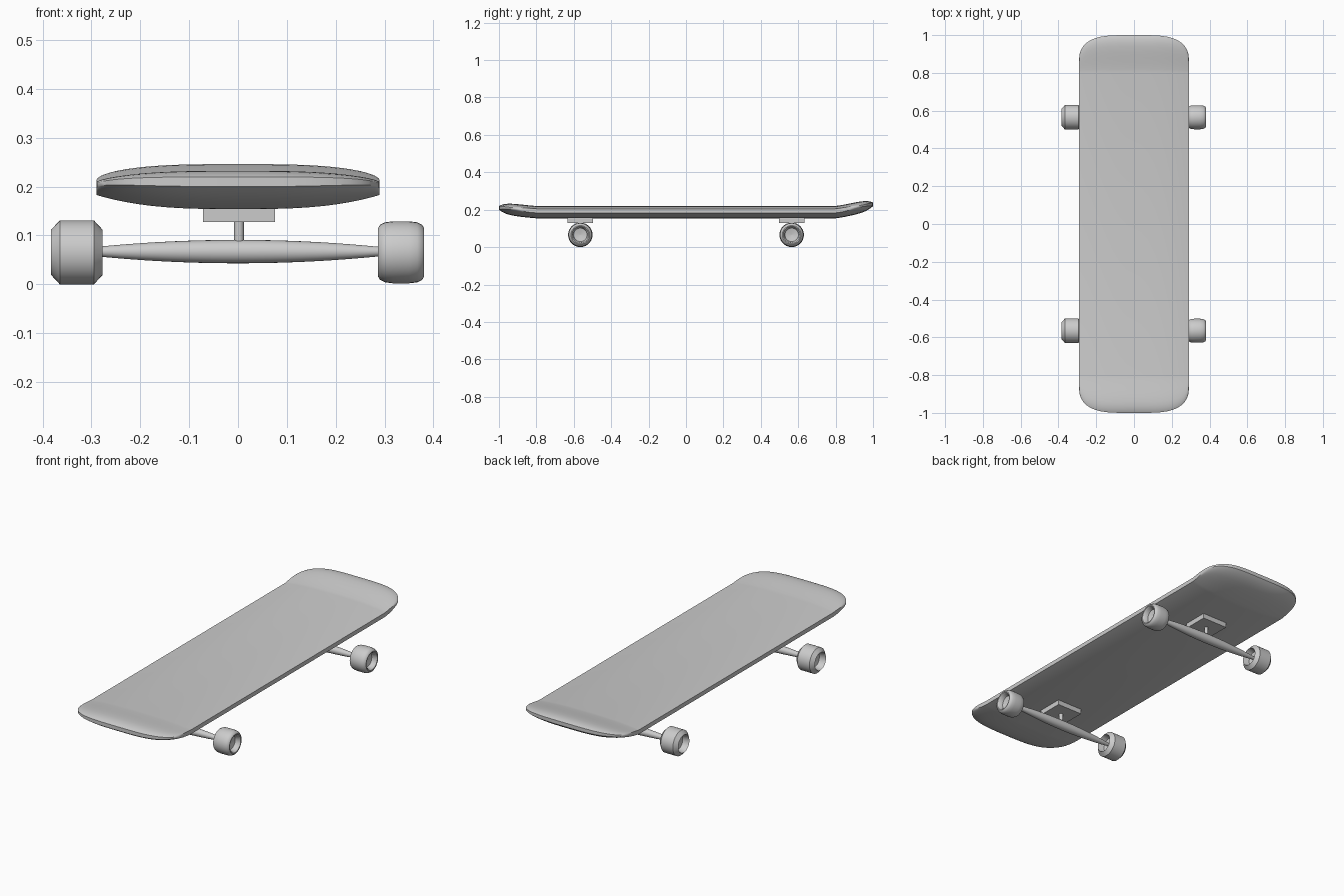
import bpy, bmesh, math
from mathutils import Matrix

if "Cube" in bpy.data.objects:
    bpy.data.objects.remove(bpy.data.objects["Cube"])


def finish(bm, name, angle=35):
    bmesh.ops.remove_doubles(bm, verts=bm.verts, dist=1e-5)
    bmesh.ops.recalc_face_normals(bm, faces=bm.faces)
    me = bpy.data.meshes.new(name)
    bm.to_mesh(me)
    bm.free()
    ob = bpy.data.objects.new(name, me)
    bpy.context.collection.objects.link(ob)
    bpy.ops.object.select_all(action='DESELECT')
    ob.select_set(True)
    bpy.context.view_layer.objects.active = ob
    bpy.ops.object.shade_smooth_by_angle(angle=math.radians(angle))
    return ob


def lathe_x(name, profile, loc, segs=32):
    """Spin a list of (x, radius) points about the x axis."""
    bm = bmesh.new()
    rings = []
    for x, r in profile:
        rings.append([bm.verts.new((x + loc[0],
                                    r * math.cos(2 * math.pi * i / segs) + loc[1],
                                    r * math.sin(2 * math.pi * i / segs) + loc[2]))
                      for i in range(segs)])
    for a, b in zip(rings, rings[1:]):
        for i in range(segs):
            j = (i + 1) % segs
            bm.faces.new((a[i], a[j], b[j], b[i]))
    bm.faces.new(rings[0])
    bm.faces.new(rings[-1])
    return finish(bm, name)


# Deck: convex lens section, rounded plan, raised nose and tail
def deck_point(u, f, end, side):
    c = abs(u) ** 3
    tip = 0.88 + 0.12 * math.sqrt(max(0, 1 - abs(u) ** 4))
    y = 0.8 + f * (tip - 0.8)
    rise = (0.042 if end > 0 else 0.023) * ((y - 0.8) / 0.2) ** 1.2
    taper = 1 - 0.7 * f ** 6
    half = (0.033 - 0.022 * c) * taper
    return (0.29 * u, end * y, 0.187 + 0.007 * c + rise + side * half)


def build_deck():
    bm = bmesh.new()
    us = [math.sin(math.pi / 2 * i / 12) for i in range(-12, 13)]
    fs = [0, 0.1, 0.25, 0.4, 0.55, 0.7, 0.8, 0.88, 0.94, 0.98, 1]
    stations = [(f, -1) for f in reversed(fs)] + [(f, 1) for f in fs]
    rings = []
    for f, end in stations:
        pts = [deck_point(u, f, end, 1) for u in us]
        pts += [deck_point(u, f, end, -1) for u in reversed(us)]
        rings.append([bm.verts.new(p) for p in pts])
    n = len(rings[0])
    for a, b in zip(rings, rings[1:]):
        for i in range(n):
            j = (i + 1) % n
            bm.faces.new((a[i], a[j], b[j], b[i]))
    for r in (rings[0], rings[-1]):
        for i in range(n // 2 - 1):
            bm.faces.new((r[i], r[i + 1], r[n - 2 - i], r[n - 1 - i]))
    finish(bm, "deck", 40)


build_deck()

# Wheel profiles: chamfered on the left, rounded on the right
half_chamfer = [(0.012, 0.001), (0.02, 0.038), (0.053, 0.046), (0.035, 0.0655)]
half_round = [(0.012, 0.001), (0.02, 0.036), (0.040, 0.040), (0.046, 0.045),
              (0.047, 0.050), (0.043, 0.0565), (0.033, 0.0615), (0.016, 0.0635)]


def mirrored(half):
    return [(-x, r) for x, r in half] + [(x, r) for x, r in reversed(half)]


for label, y in (("front", -0.565), ("back", 0.565)):
    lathe_x(label + "_left_wheel", mirrored(half_chamfer), (-0.330, y, 0.0655))
    lathe_x(label + "_right_wheel", mirrored(half_round), (0.334, y, 0.0655))

    # Spindle-shaped axle
    axle = [(0.325 * k / 10, 0.006 + 0.018 * (1 - (k / 10) ** 2))
            for k in range(-10, 11)]
    lathe_x(label + "_axle", axle, (0, y, 0.067), 24)

    # Post between axle and mounting plate
    bm = bmesh.new()
    bmesh.ops.create_cone(bm, cap_ends=True, segments=20, radius1=0.01, radius2=0.01,
                          depth=0.065, matrix=Matrix.Translation((0.002, y, 0.1025)))
    finish(bm, label + "_post")

    # Mounting plate under the deck
    bm = bmesh.new()
    bmesh.ops.create_cube(bm, size=1, matrix=Matrix.Translation((0.002, y, 0.144))
                          @ Matrix.Diagonal((0.147, 0.135, 0.032, 1)))
    finish(bm, label + "_mounting_plate")
